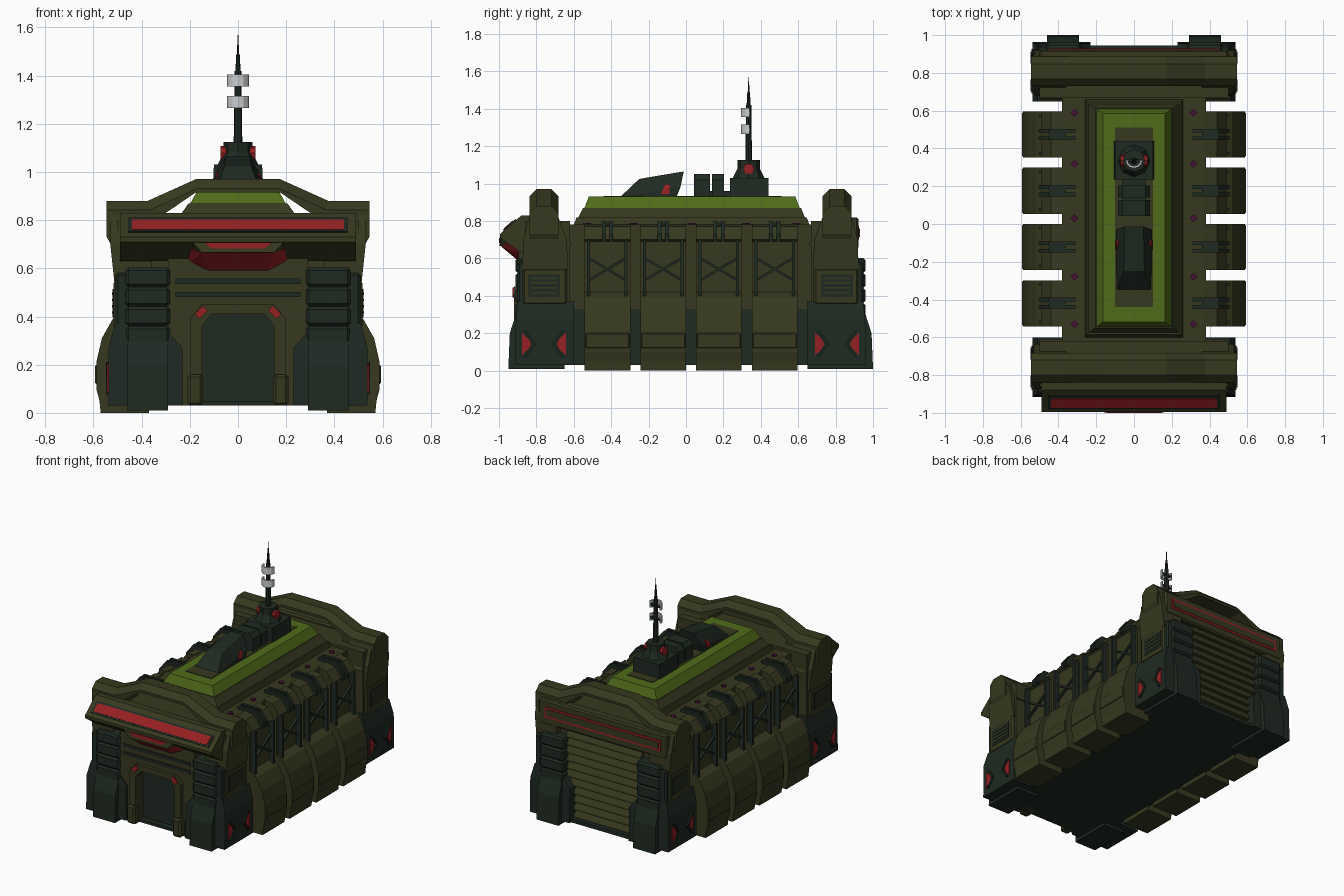
import bpy, bmesh, math
from mathutils import Vector

cube = bpy.data.objects.get("Cube")
if cube:
    bpy.data.objects.remove(cube, do_unlink=True)

MID = 0.024  # plane about which the two end towers mirror


def material(name, rgb):
    m = bpy.data.materials.new(name)
    m.use_nodes = True
    m.diffuse_color = (*rgb, 1)
    m.node_tree.nodes["Principled BSDF"].inputs["Base Color"].default_value = (*rgb, 1)
    return m


OLIVE = material("olive", (0.037, 0.040, 0.0135))
DARK = material("dark_teal", (0.0135, 0.0225, 0.0155))
GREEN = material("leaf_green", (0.080, 0.148, 0.010))
RED = material("red", (0.30, 0.014, 0.016))
PALE = material("pale_grey", (0.60, 0.62, 0.64))
PURPLE = material("purple", (0.06, 0.006, 0.035))


def finish(name, bm, mat, mirror="", bevel=0):
    """Turn a bmesh into an object, optionally mirrored in x and about MID in y."""
    bmesh.ops.recalc_face_normals(bm, faces=bm.faces)
    shift = MID if "y" in mirror else 0
    bmesh.ops.translate(bm, vec=(0, -shift, 0), verts=bm.verts)
    if "y" in mirror:  # parts are given for the front
        bmesh.ops.translate(bm, vec=(0, 0, 0), verts=bm.verts)
    me = bpy.data.meshes.new(name)
    bm.to_mesh(me)
    bm.free()
    me.materials.append(mat)
    ob = bpy.data.objects.new(name, me)
    ob.location.y = shift
    bpy.context.collection.objects.link(ob)
    if bevel:
        b = ob.modifiers.new("Bevel", "BEVEL")
        b.width, b.segments = bevel, 1
    if mirror:
        m = ob.modifiers.new("Mirror", "MIRROR")
        m.use_axis = ("x" in mirror, "y" in mirror, False)
        m.use_mirror_merge = False
    return ob


def prism(name, pts, axis, a, b, mat, mirror="", bevel=0):
    """Extrude a 2D outline along an axis from a to b."""
    bm = bmesh.new()
    place = {"x": lambda p: (a, p[0], p[1]), "y": lambda p: (p[0], a, p[1]),
             "z": lambda p: (p[0], p[1], a)}[axis]
    face = bm.faces.new([bm.verts.new(place(p)) for p in pts])
    out = bmesh.ops.extrude_face_region(bm, geom=[face])["geom"]
    step = Vector([b - a if axis == k else 0 for k in "xyz"])
    bmesh.ops.translate(bm, vec=step, verts=[v for v in out if isinstance(v, bmesh.types.BMVert)])
    return finish(name, bm, mat, mirror, bevel)


def box(name, x, y, z, mat, mirror="", bevel=0):
    return prism(name, [(x[0], y[0]), (x[1], y[0]), (x[1], y[1]), (x[0], y[1])],
                 "z", z[0], z[1], mat, mirror, bevel)


def hull(name, pts, mat, mirror="", both=True):
    """Convex solid; points are repeated on both sides of x = 0 if both is set."""
    bm = bmesh.new()
    for x, y, z in pts:
        for s in ((1, -1) if both else (1,)):
            bm.verts.new((s * x, y, z))
    bmesh.ops.convex_hull(bm, input=bm.verts[:])
    bmesh.ops.dissolve_limit(bm, angle_limit=0.02, verts=bm.verts[:], edges=bm.edges[:])
    return finish(name, bm, mat, mirror)


def frustum(name, low, high, z0, z1, mat):
    return hull(name, [(r[0], y, z) for r, z in ((low, z0), (high, z1)) for y in r[1:]], mat)


def tube(name, r0, r1, z0, z1, y, mat, n=8):
    bm = bmesh.new()
    bmesh.ops.create_cone(bm, cap_ends=True, segments=n, radius1=r0, radius2=r1, depth=z1 - z0)
    bmesh.ops.translate(bm, vec=(0, y, (z0 + z1) / 2), verts=bm.verts)
    return finish(name, bm, mat)


def both_sides(pts):
    return pts + [(-x, z) for x, z in reversed(pts)]


# Central hull and deck
box("base", (-0.38, 0.38), (-0.7, 0.7), (0.03, 0.33), DARK)
box("body", (-0.38, 0.38), (-0.68, 0.7), (0.33, 0.78), OLIVE)

# Side panels with bars, cross braces and clips
PANEL = [(0.37, 0), (0.57, 0), (0.575, 0.05), (0.588, 0.1), (0.588, 0.21), (0.565, 0.31),
         (0.52, 0.39), (0.47, 0.42), (0.47, 0.69), (0.49, 0.70), (0.44, 0.77), (0.37, 0.785)]
CLIP = [(0.31, 0.78), (0.31, 0.80), (0.45, 0.80), (0.505, 0.73), (0.505, 0.69),
        (0.485, 0.69), (0.485, 0.71), (0.435, 0.775)]
for i in range(4):
    c = -0.42 + 0.298 * i
    prism("side_panel", PANEL, "y", c - 0.122, c + 0.122, OLIVE, "x")
    box("panel_band", (0.55, 0.593), (c - 0.118, c + 0.118), (0.12, 0.2), OLIVE, "x", 0.005)
    for s in (-1, 1):
        y = c + s * 0.1
        box("panel_bar", (0.465, 0.505), (y - 0.008, y + 0.008), (0.40, 0.70), DARK, "x")
        y = c + s * 0.02
        prism("clip", CLIP, "y", y - 0.010, y + 0.010, DARK, "x")
        prism("cross_brace", [(c - s * 0.1, 0.475), (c - s * 0.1, 0.49), (c + s * 0.1, 0.61),
                              (c + s * 0.1, 0.595)], "x", 0.465, 0.488, DARK, "x")
    box("clip_link", (0.36, 0.45), (c - 0.02, c + 0.02), (0.775, 0.793), DARK, "x")

# Deck studs
for y in (-0.53, -0.28, 0.03, 0.32, 0.59):
    prism("deck_stud", [(0.315 + dx * 0.021, y + dy * 0.021) for dx, dy in
                        ((1, 0), (0, 1), (-1, 0), (0, -1))], "z", 0.775, 0.789, PURPLE, "x")

# Raised roof
frustum("roof_step", (0.26, -0.6, 0.66), (0.25, -0.585, 0.645), 0.78, 0.82, OLIVE)
frustum("roof_tier", (0.24, -0.575, 0.635), (0.205, -0.55, 0.615), 0.82, 0.87, OLIVE)
frustum("roof_cap", (0.2, -0.545, 0.61), (0.165, -0.52, 0.585), 0.865, 0.93, GREEN)
box("roof_inlay", (-0.1, 0.1), (-0.44, 0.51), (0.925, 0.934), OLIVE)

# End towers, shared by front and rear
box("end_core", (-0.5, 0.5), (-0.83, -0.62), (0.05, 0.80), OLIVE, "y")
box("end_floor", (-0.5, 0.5), (-0.88, -0.6), (0.03, 0.05), DARK, "y")
ARCH = [(0.49, 0.63), (0.545, 0.73), (0.545, 0.88), (0.375, 0.88), (0.175, 0.97)]
INNER = [(0.175, 0.915), (0.3, 0.83), (0.3, 0.68)]
arch = prism("end_arch", both_sides(ARCH) + [(-x, z) for x, z in reversed(INNER)] + INNER,
             "y", -0.838, -0.682, OLIVE, "y")
bm = bmesh.new()
bm.from_mesh(arch.data)
rim = [e for e in bm.edges if abs(e.verts[0].co.y - e.verts[1].co.y) < 0.01
       and min(v.co.z for v in e.verts) > 0.87 and max(abs(v.co.z - 0.915) for v in e.verts) > 0.01]
bmesh.ops.bevel(bm, geom=rim, offset=0.038, segments=1, affect="EDGES")
bm.to_mesh(arch.data)
bm.free()
hull("arch_leg", [(x, y, z) for x, y0, y1, z in ((0.513, -0.875, -0.63, 0.54), (0.53, -0.87, -0.638, 0.70),
                  (0.53, -0.838, -0.682, 0.82), (0.36, -0.87, -0.638, 0.70), (0.36, -0.875, -0.63, 0.54),
                  (0.36, -0.838, -0.682, 0.82)) for y in (y0, y1)], OLIVE, "xy", False)
hull("end_slope", [(0.5, -0.61, 0.67), (0.5, -0.68, 0.8), (0.5, -0.86, 0.8), (0.5, -0.86, 0.67)], OLIVE, "y")
box("vent_housing", (0.4, 0.517), (-0.875, -0.635), (0.35, 0.55), OLIVE, "xy", 0.012)
box("vent_grille", (0.5, 0.52), (-0.845, -0.675), (0.395, 0.515), DARK, "xy")
for i in range(4):
    z = 0.412 + 0.026 * i
    box("vent_slat", (0.5, 0.524), (-0.83, -0.69), (z, z + 0.009), OLIVE, "xy")
hull("corner_foot", [(x, y, z) for x in (0.23, 0.537) for y, z in
                     ((-0.6, 0.03), (-0.915, 0.03), (-0.6, 0.27), (-0.91, 0.27))]
     + [(x, y, 0.37) for x in (0.32, 0.51) for y in (-0.6, -0.90)], DARK, "xy", False)

# Feet and ribbed pillars
for name, s, reach in (("front", -1, 0.95), ("rear", 1, 1.0)):
    hull(name + "_foot_block", [(x, s * y, z) for x in (0.29, 0.46) for y, z in
                                ((0.65, 0.01), (reach, 0.01), (reach - 0.008, 0.2), (reach - 0.04, 0.30),
                                 (0.65, 0.30))], DARK, "x", False)
for i in range(4):
    z = 0.28 + 0.081 * i
    box("pillar_rib", (0.283, 0.467), (-0.912, -0.82), (z, z + 0.08), DARK, "xy", 0.012)
box("shoulder", (0.44, 0.508), (-0.90, -0.86), (0.34, 0.58), DARK, "xy", 0.01)

# Red side markers in a dark frame
for y, d in ((-0.878, 1), (-0.642, -1)):
    prism("side_marker", [(y, 0.082), (y, 0.203), (y + d * 0.035, 0.17), (y + d * 0.05, 0.142),
                          (y + d * 0.035, 0.115)], "x", 0.535, 0.543, RED, "xy")
    prism("marker_frame", [(y + d * 0.012, 0.075), (y + d * 0.06, 0.142), (y + d * 0.012, 0.21),
                           (y + d * 0.027, 0.21), (y + d * 0.075, 0.142), (y + d * 0.027, 0.075)],
          "x", 0.53, 0.548, DARK, "xy")

# Front wall, doorway and trim
DOOR = [(0.15, 0.03), (0.15, 0.36), (0.11, 0.41)]


def portal(name, outer, y0, y1):
    pts = both_sides(outer) + [(-x, z) for x, z in DOOR] + DOOR[::-1]
    prism(name, pts, "y", y0, y1, OLIVE)


portal("front_wall", [(0.29, 0.03), (0.29, 0.64)], -0.895, -0.82)
portal("door_frame", [(0.2, 0.03), (0.2, 0.39), (0.15, 0.45)], -0.92, -0.88)
box("door", (-0.15, 0.15), (-0.84, -0.82), (0.03, 0.42), DARK)
box("door_post_foot", (0.145, 0.21), (-0.94, -0.88), (0.03, 0.16), OLIVE, "x", 0.012)
prism("door_light", [(0.125, 0.425), (0.145, 0.445), (0.18, 0.41), (0.16, 0.39)], "y", -0.928, -0.9, RED, "x")
for z in (0.48, 0.535):
    box("wall_groove", (-0.26, 0.26), (-0.902, -0.88), (z, z + 0.022), DARK)

# Front visor with red light bar
prism("visor", [(-0.83, 0.83), (-0.88, 0.83), (-0.995, 0.73), (-0.995, 0.71), (-0.88, 0.63), (-0.83, 0.63)],
      "x", -0.49, 0.49, OLIVE)
prism("visor_frame", [(-0.905, 0.803), (-0.913, 0.81), (-0.98, 0.753), (-0.972, 0.746)],
      "x", -0.455, 0.455, DARK)
prism("visor_light", [(-0.915, 0.794), (-0.926, 0.803), (-0.974, 0.762), (-0.963, 0.753)],
      "x", -0.44, 0.44, RED)
hull("jaw_lip", [(0.24, -0.9, 0.72), (0.2, -0.99, 0.72), (0.22, -0.9, 0.68), (0.15, -0.998, 0.665)], OLIVE)
hull("jaw_light", [(x, y, z) for x, z in ((0.145, 0.708), (0.11, 0.683)) for y in (-0.99, -1.0)], RED)
hull("jaw", [(0.22, -0.85, 0.69), (0.22, -0.935, 0.69), (0.15, -0.99, 0.665), (0.2, -0.85, 0.625),
             (0.2, -0.885, 0.625), (0.12, -0.9, 0.59), (0.12, -0.85, 0.59)], RED)

# Rear header and roller shutter
box("rear_header", (-0.5, 0.5), (0.85, 0.922), (0.65, 0.82), OLIVE, "", 0.01)
box("header_light", (-0.45, 0.45), (0.915, 0.926), (0.70, 0.775), RED)
box("header_inlay", (-0.435, 0.435), (0.92, 0.929), (0.714, 0.761), OLIVE)
for i in range(11):
    z = 0.05 + 0.055 * i
    prism("shutter_slat", [(0.86, z), (0.915, z), (0.915, z + 0.012), (0.888, z + 0.055), (0.86, z + 0.055)],
          "x", -0.29, 0.29, OLIVE)
box("rear_sill", (-0.29, 0.29), (0.86, 0.945), (0.03, 0.055), DARK)

# Roof bridge and drums
hull("bridge", [(0.09, -0.35, 0.93), (0.095, -0.05, 0.93), (0.095, -0.03, 0.98), (0.055, -0.25, 1.025),
                (0.06, -0.12, 1.035), (0.05, -0.012, 1.065)], DARK)
hull("bridge_light", [(0.099, -0.135, 0.945), (0.099, -0.09, 0.945), (0.092, -0.085, 0.995),
                      (0.088, -0.11, 0.995)], RED)
for y0, y1 in ((0.043, 0.128), (0.139, 0.203)):
    prism("roof_drum", both_sides([(0.085, 0.93), (0.085, 1.02), (0.06, 1.05)]), "y", y0, y1, DARK)
box("drum_axle", (-0.06, 0.06), (0.05, 0.235), (0.93, 0.96), DARK)

# Antenna mount and mast
MAST = 0.335
frustum("antenna_base", (0.105, 0.235, 0.44), (0.1, 0.235, 0.44), 0.93, 1.03, DARK)
tube("antenna_mount", 0.085, 0.06, 1.03, 1.08, MAST, DARK)
tube("antenna_head", 0.06, 0.06, 1.07, 1.125, MAST, DARK)
prism("mount_light", [(MAST + 0.03 * math.cos(a * math.pi / 4), 1.078 + 0.03 * math.sin(a * math.pi / 4))
                      for a in range(8)], "x", 0.04, 0.072, RED, "x")
tube("mast", 0.018, 0.014, 1.12, 1.42, MAST, DARK)
tube("mast_tip", 0.011, 0.007, 1.42, 1.49, MAST, DARK)
tube("mast_needle", 0.005, 0.001, 1.49, 1.57, MAST, DARK)
arc = [math.pi * (1 + k / 6) for k in range(7)]
for z in (1.265, 1.355):
    ring = [(r * math.cos(a), MAST + 0.005 + r * math.sin(a))
            for r, path in ((0.045, arc), (0.034, arc[::-1])) for a in path]
    prism("mast_collar", ring, "z", z, z + 0.05, PALE)
    box("collar_arm", (-0.04, 0.04), (MAST - 0.006, MAST + 0.006), (z + 0.015, z + 0.03), DARK)
